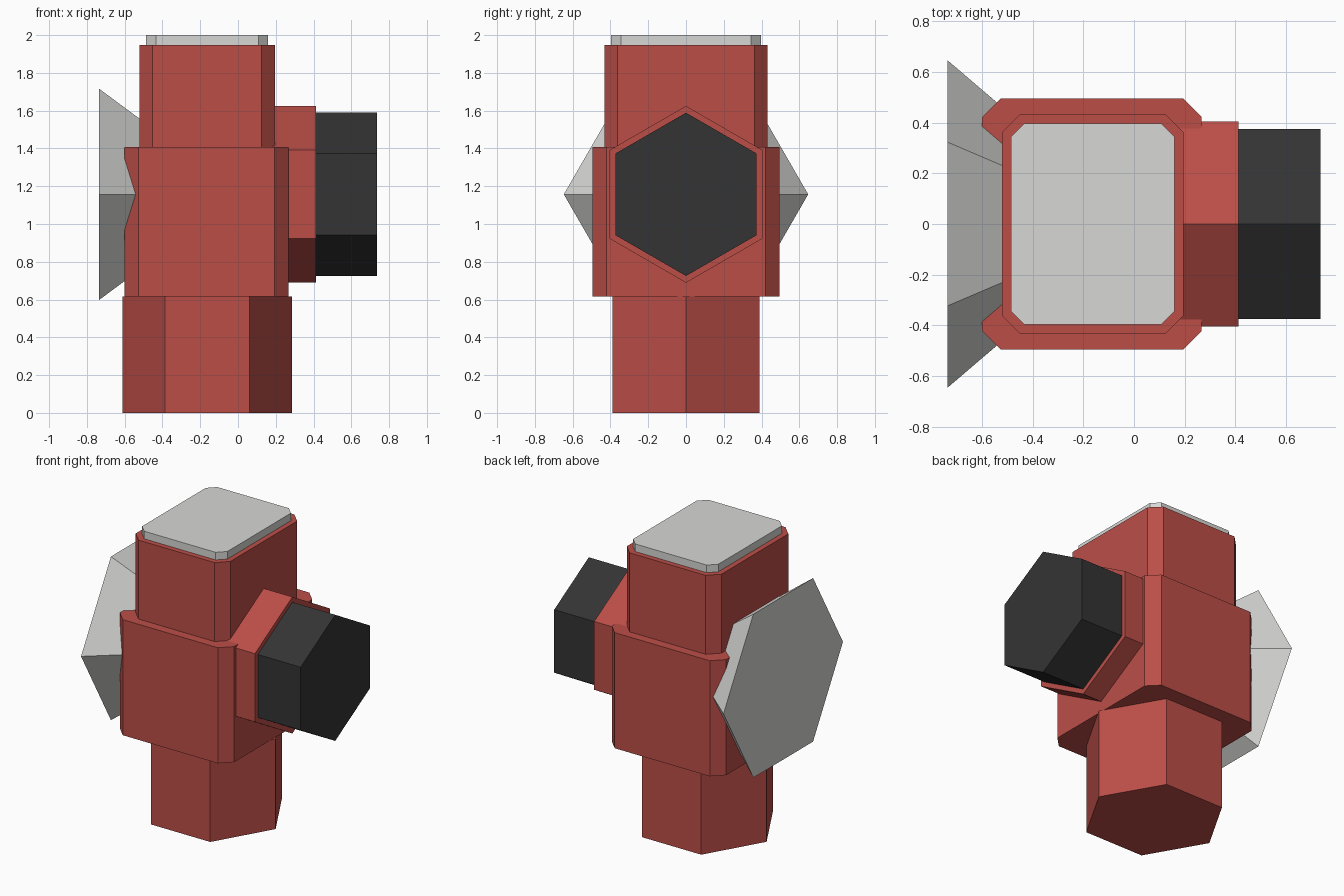
import bpy, bmesh, math
from mathutils import Vector

if "Cube" in bpy.data.objects:
    bpy.data.objects.remove(bpy.data.objects["Cube"])


def material(name, rgb):
    m = bpy.data.materials.new(name)
    m.diffuse_color = (*rgb, 1)
    m.use_nodes = True
    m.node_tree.nodes["Principled BSDF"].inputs["Base Color"].default_value = m.diffuse_color
    return m


RED = material("brick red", (0.50, 0.076, 0.064))
GREY = material("light grey", (0.68, 0.68, 0.665))
DARK = material("charcoal", (0.034, 0.034, 0.034))


def loft(name, rings, mat):
    """Closed solid between two matching outlines."""
    bm = bmesh.new()
    a, b = [[bm.verts.new(p) for p in ring] for ring in rings]
    n = len(a)
    bm.faces.new(a)
    bm.faces.new(b)
    for i in range(n):
        j = (i + 1) % n
        bm.faces.new((a[i], a[j], b[j], b[i]))
    bmesh.ops.recalc_face_normals(bm, faces=bm.faces)
    me = bpy.data.meshes.new(name)
    bm.to_mesh(me)
    bm.free()
    me.materials.append(mat)
    bpy.context.collection.objects.link(bpy.data.objects.new(name, me))


def chamfered_box(name, x0, x1, hy, z0, z1, c, mat):
    outline = [(x0 + c, -hy), (x1 - c, -hy), (x1, -hy + c), (x1, hy - c),
               (x1 - c, hy), (x0 + c, hy), (x0, hy - c), (x0, -hy + c)]
    loft(name, [[Vector((x, y, z)) for x, y in outline] for z in (z0, z1)], mat)


def hexagon(r, turn=0):
    return [(r * math.cos(math.radians(60 * i + turn)),
             r * math.sin(math.radians(60 * i + turn))) for i in range(6)]


def side_hex(name, x0, r0, x1, r1, turn, mat):
    """Hexagonal prism or frustum lying along x."""
    loft(name, [[Vector((x, y, 1.157 + z)) for y, z in hexagon(r, turn)]
                for x, r in ((x0, r0), (x1, r1))], mat)


# Hexagonal foot post
loft("lower_post", [[Vector((x - 0.163, y, z)) for x, y in hexagon(0.448)]
                    for z in (0, 0.617)], RED)

# Stacked body blocks and cap
chamfered_box("main_body", -0.60, 0.267, 0.495, 0.615, 1.407, 0.073, RED)
chamfered_box("upper_body", -0.522, 0.195, 0.432, 1.40, 1.948, 0.07, RED)
chamfered_box("top_cap", -0.486, 0.16, 0.396, 1.94, 2.0, 0.052, GREY)

# Side arm with dark knob
side_hex("side_arm", 0.0, 0.468, 0.412, 0.468, 30, RED)
side_hex("arm_knob", 0.40, 0.432, 0.737, 0.432, 30, DARK)

# Flared plate on the opposite side
side_hex("flared_dish", -0.737, 0.647, -0.40, 0.359, 0, GREY)
